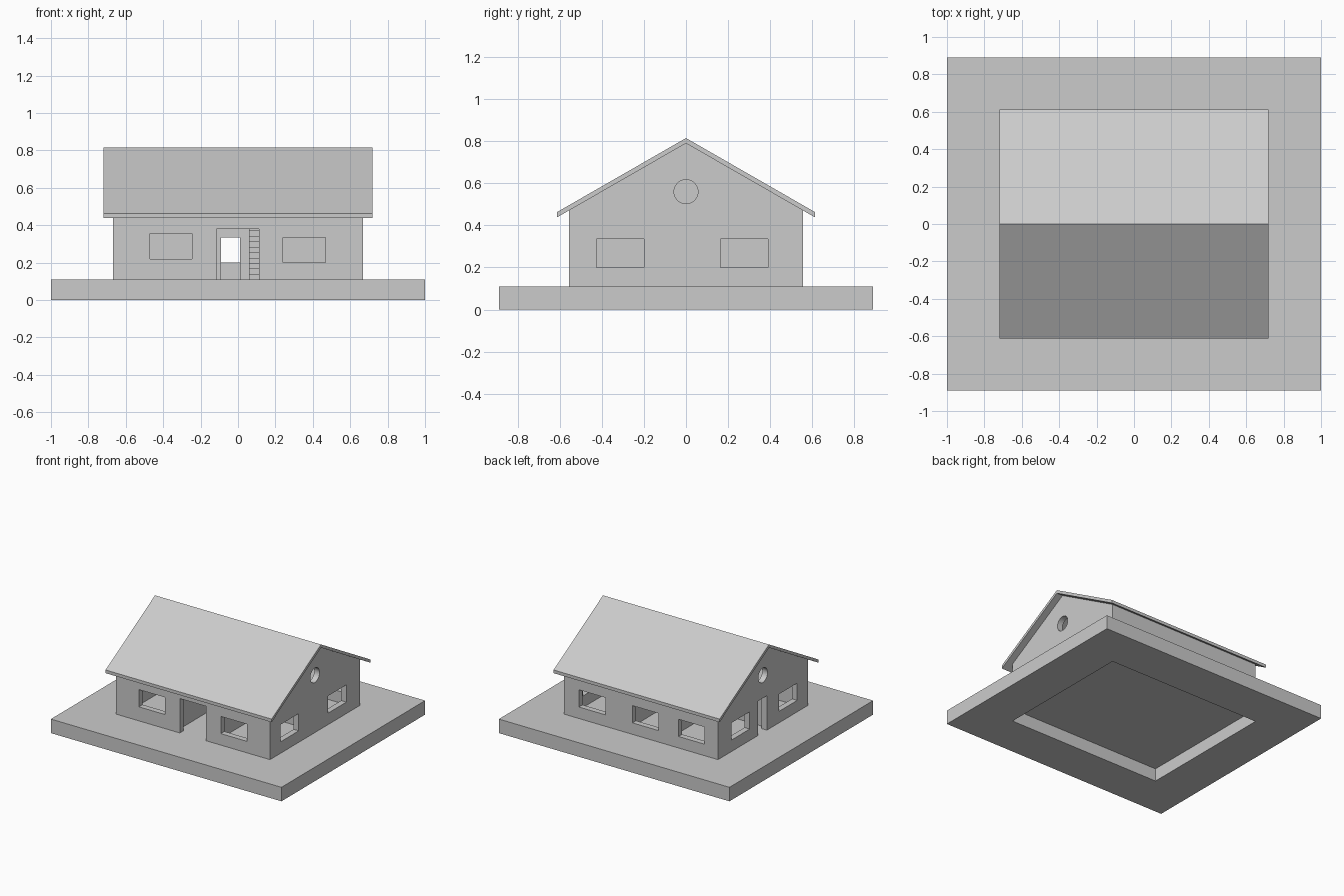
import bpy
import bmesh
from math import pi
from mathutils import Matrix, Vector

cube = bpy.data.objects.get("Cube")
if cube:
    bpy.data.objects.remove(cube, do_unlink=True)

grey = bpy.data.materials.new("plain_grey")
grey.use_nodes = True
grey.diffuse_color = (0.6, 0.6, 0.6, 1)
grey.node_tree.nodes["Principled BSDF"].inputs["Base Color"].default_value = (0.6, 0.6, 0.6, 1)

HALF_X, HALF_Y, GROUND, WALL = 0.667, 0.556, 0.11, 0.045
SLOPE, APEX, ROOF_X, ROOF_Y, ROOF_T = 0.574, 0.79, 0.72, 0.612, 0.025


def finish(name, bm):
    bmesh.ops.recalc_face_normals(bm, faces=bm.faces)
    mesh = bpy.data.meshes.new(name)
    bm.to_mesh(mesh)
    bm.free()
    mesh.materials.append(grey)
    obj = bpy.data.objects.new(name, mesh)
    bpy.context.collection.objects.link(obj)
    return obj


def add_box(bm, x0, x1, y0, y1, z0, z1):
    centre = Vector(((x0 + x1) / 2, (y0 + y1) / 2, (z0 + z1) / 2))
    size = Matrix.Diagonal((x1 - x0, y1 - y0, z1 - z0, 1))
    bmesh.ops.create_cube(bm, size=1, matrix=Matrix.Translation(centre) @ size)


def boxes(name, *dims):
    bm = bmesh.new()
    for d in dims:
        add_box(bm, *d)
    return finish(name, bm)


def extrude_x(name, profile, x0, x1):
    """Extrude a (y, z) outline along x."""
    bm = bmesh.new()
    face = bm.faces.new([bm.verts.new((x0, y, z)) for y, z in profile])
    made = bmesh.ops.extrude_face_region(bm, geom=[face])["geom"]
    verts = [v for v in made if isinstance(v, bmesh.types.BMVert)]
    bmesh.ops.translate(bm, verts=verts, vec=(x1 - x0, 0, 0))
    return finish(name, bm)


def cut(obj, cutter):
    """Subtract the cutter, bake the result and drop the cutter."""
    cutter.hide_render = True
    mod = obj.modifiers.new("cut", "BOOLEAN")
    mod.operation, mod.solver, mod.object = "DIFFERENCE", "EXACT", cutter
    graph = bpy.context.evaluated_depsgraph_get()
    mesh = bpy.data.meshes.new_from_object(obj.evaluated_get(graph))
    obj.modifiers.clear()
    obj.data = mesh
    bpy.data.objects.remove(cutter, do_unlink=True)


def gable(half, base, lift=0.0):
    """House-shaped outline reaching the underside of the roof."""
    eave = APEX - SLOPE * half + lift
    return [(-half, base), (half, base), (half, eave), (0, APEX + lift), (-half, eave)]


# Ground slab, hollow beneath the house
slab = boxes("ground_slab", (-1, 1, -0.89, 0.89, 0, GROUND))
cut(slab, boxes("slab_cutter", (-HALF_X, HALF_X, -HALF_Y, HALF_Y, -0.1, 0.3)))

# Outer walls with floor
walls = extrude_x("house_walls", gable(HALF_Y, GROUND - 0.01, 0.004), -HALF_X, HALF_X)
in_x, in_y = HALF_X - WALL, HALF_Y - WALL
cut(walls, boxes("room_cutter", (-in_x, in_x, -in_y, in_y, GROUND, 1.2)))

# Window and door openings
bm = bmesh.new()
front = [(-0.47, -0.245, 0.22, 0.355), (0.24, 0.467, 0.2, 0.335), (-0.115, 0.112, GROUND, 0.38)]
back = [(0.31, 0.54, 0.2, 0.335), (-0.15, 0.075, 0.2, 0.335), (-0.55, -0.325, 0.2, 0.335)]
sides = [(-0.425, -0.2, 0.2, 0.335), (0.163, 0.39, 0.2, 0.335)]
side_door = (-0.05, 0.06, GROUND, 0.38)
reach = 0.02
for a, b, low, high in front:
    add_box(bm, a, b, -HALF_Y - reach, -in_y + reach, low, high)
for a, b, low, high in back:
    add_box(bm, a, b, in_y - reach, HALF_Y + reach, low, high)
for s in (-1, 1):
    xs = sorted((s * (in_x - reach), s * (HALF_X + reach)))
    for a, b, low, high in sides + ([side_door] if s < 0 else []):
        add_box(bm, *xs, a, b, low, high)
    # Round attic window
    place = Matrix.Translation((sum(xs) / 2, 0, 0.56)) @ Matrix.Rotation(pi / 2, 4, "Y")
    bmesh.ops.create_cone(bm, cap_ends=True, segments=48, radius1=0.057, radius2=0.057,
                          depth=xs[1] - xs[0], matrix=place)
cut(walls, finish("opening_cutter", bm))

# Pitched roof
edge = APEX - SLOPE * ROOF_Y
extrude_x("roof", [(-ROOF_Y, edge), (0, APEX), (ROOF_Y, edge), (ROOF_Y, edge + ROOF_T),
                   (0, APEX + ROOF_T), (-ROOF_Y, edge + ROOF_T)], -ROOF_X, ROOF_X)

# Inner walls and attic floor
for name, x in (("left_cross_wall", 0.15), ("right_cross_wall", -0.18)):
    extrude_x(name, gable(in_y, GROUND), x, x + 0.025)
boxes("long_walls", (-in_x, -0.18, -0.11, -0.085, GROUND, 0.4),
      (0.175, in_x, 0.02, 0.045, GROUND, 0.4))
boxes("attic_floor", (-in_x, in_x, -in_y, in_y, 0.4, 0.42))
hall = boxes("hall_wall", (-0.155, 0.15, 0.1, 0.125, GROUND, 0.4))
cut(hall, boxes("hall_door_cutter", (-0.09, 0.01, 0.05, 0.2, GROUND, 0.335)))

# Stairs in the hall
steps = 10
boxes("stairs", *[(0.06, 0.15, -0.25 + i * 0.035, -0.25 + (i + 1) * 0.035,
                   GROUND, GROUND + (i + 1) * 0.029) for i in range(steps)])
